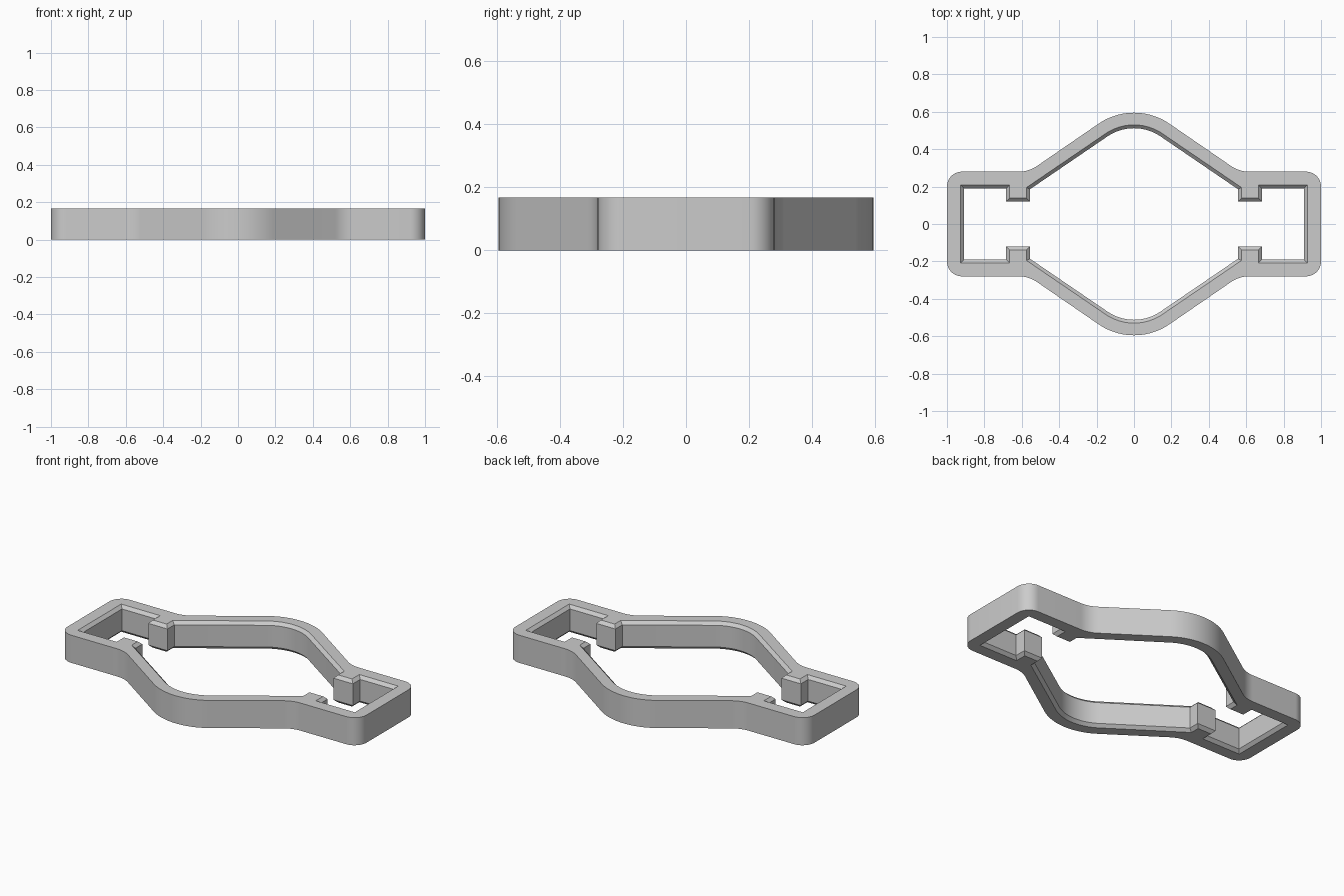
import bpy, bmesh
from math import radians, sin, cos, tan
from mathutils import Vector

cube = bpy.data.objects.get("Cube")
if cube:
    bpy.data.objects.remove(cube, do_unlink=True)

HEIGHT, CHAMFER = 0.167, 0.018
SLOPE = 34.5           # angle of the slanted walls
PEAK_Y, PEAK_R = 0.26, 0.335
SIDE_Y, WALL = 0.28, 0.083


def arc(cx, cy, r, start, end, steps):
    angles = [radians(start + (end - start) * i / steps) for i in range(steps + 1)]
    return [Vector((cx + r * cos(a), cy + r * sin(a))) for a in angles]


def full_loop(quarter):
    """Mirror a quarter profile (from +x to the y axis) into a closed loop."""
    half = quarter + [Vector((-p.x, p.y)) for p in reversed(quarter[:-1])]
    return half + [-p for p in half]


def offset(loop, d):
    """Move a counter-clockwise loop outward by d with mitred corners."""
    result = []
    for i, p in enumerate(loop):
        a = (p - loop[i - 1]).normalized()
        b = (loop[(i + 1) % len(loop)] - p).normalized()
        na, nb = Vector((a.y, -a.x)), Vector((b.y, -b.x))
        result.append(p + (na + nb) * d / (1 + na.dot(nb)))
    return result


# Outer profile: rounded end corner, concave fillet, rounded peak
s = radians(SLOPE)
fillet_r = 0.17
tangent = Vector((PEAK_R * sin(s), PEAK_Y + PEAK_R * cos(s)))
bend_x = tangent.x + (tangent.y - SIDE_Y) / tan(s)
fillet_x = bend_x + fillet_r * tan(s / 2)
outer = full_loop(
    arc(0.92, SIDE_Y - 0.08, 0.08, 0, 90, 10)
    + arc(fillet_x, SIDE_Y + fillet_r, fillet_r, -90, -90 - SLOPE, 8)
    + arc(0, PEAK_Y, PEAK_R, 90 - SLOPE, 90, 10))

# Inner profile: end pocket, square catch, slanted wall and peak
catch = [(0.909, 0.19), (0.684, 0.19), (0.684, 0.12), (0.556, 0.12), (0.556, 0.186)]
inner = full_loop([Vector(p) for p in catch]
                  + arc(0, PEAK_Y, PEAK_R - WALL, 90 - SLOPE, 90, 10))
inner_wide = offset(inner, CHAMFER)

# Frame: closed band of rings, capped above and below
bm = bmesh.new()


def ring(loop, z):
    return [bm.verts.new((p.x, p.y, z)) for p in loop]


def bridge(a, b):
    for i in range(len(a)):
        j = (i + 1) % len(a)
        bm.faces.new((a[i], a[j], b[j], b[i]))


outer_low, outer_high = ring(outer, 0), ring(outer, HEIGHT)
inner_rings = [ring(inner_wide, 0), ring(inner, CHAMFER),
               ring(inner, HEIGHT - CHAMFER), ring(inner_wide, HEIGHT)]
bridge(outer_low, outer_high)
for lower, upper in zip(inner_rings, inner_rings[1:]):
    bridge(lower, upper)
for pair in ((outer_low, inner_rings[0]), (outer_high, inner_rings[-1])):
    edges = [bm.edges.get((r[i - 1], r[i])) for r in pair for i in range(len(r))]
    bmesh.ops.triangle_fill(bm, edges=edges, use_beauty=True)
bmesh.ops.recalc_face_normals(bm, faces=bm.faces[:])

mesh = bpy.data.meshes.new("clip_frame")
bm.to_mesh(mesh)
bm.free()
frame = bpy.data.objects.new("clip_frame", mesh)
bpy.context.collection.objects.link(frame)

# Plain grey plastic
grey = bpy.data.materials.new("light_grey")
grey.use_nodes = True
colour = (0.6, 0.6, 0.6, 1)
grey.diffuse_color = colour
grey.node_tree.nodes["Principled BSDF"].inputs["Base Color"].default_value = colour
mesh.materials.append(grey)

bpy.ops.object.select_all(action="DESELECT")
frame.select_set(True)
bpy.context.view_layer.objects.active = frame
bpy.ops.object.shade_smooth_by_angle(angle=radians(30))
